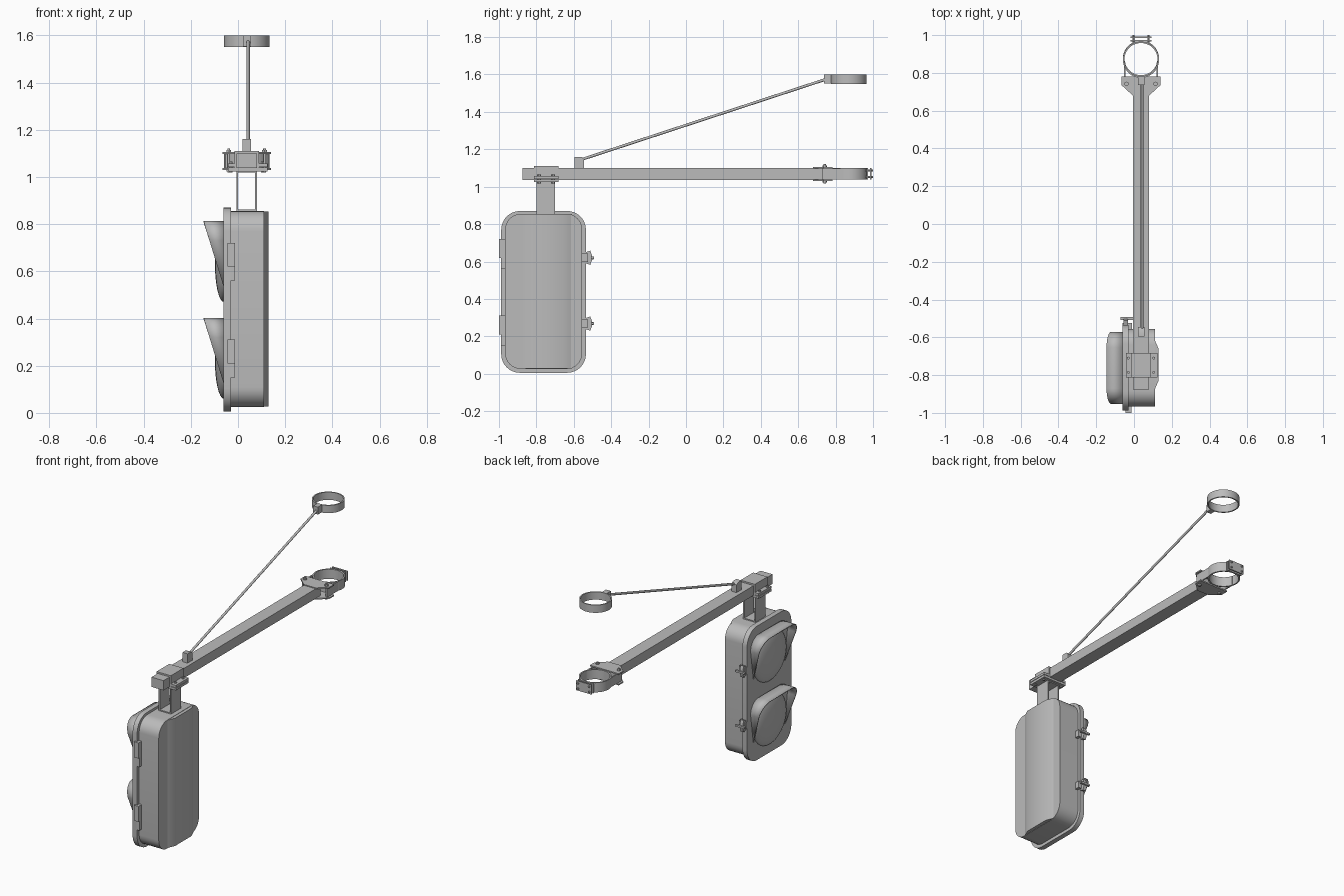
import bpy, bmesh, math
from mathutils import Vector

cube = bpy.data.objects.get("Cube")
if cube:
    bpy.data.objects.remove(cube, do_unlink=True)

grey = bpy.data.materials.new("light_grey")
grey.use_nodes = True
grey.diffuse_color = (0.5, 0.5, 0.5, 1)
grey.node_tree.nodes["Principled BSDF"].inputs["Base Color"].default_value = (0.5, 0.5, 0.5, 1)

ARM_X = 0.037      # centre line of the arm and rings
BODY_Y = -0.762    # centre line of the lamp housing


def finish(name, bm):
    bmesh.ops.recalc_face_normals(bm, faces=bm.faces)
    mesh = bpy.data.meshes.new(name)
    bm.to_mesh(mesh)
    bm.free()
    mesh.materials.append(grey)
    obj = bpy.data.objects.new(name, mesh)
    bpy.context.collection.objects.link(obj)
    bpy.ops.object.select_all(action='DESELECT')
    obj.select_set(True)
    bpy.context.view_layer.objects.active = obj
    bpy.ops.object.shade_smooth_by_angle(angle=math.radians(35))
    return obj


def box(name, x, y, z):
    bm = bmesh.new()
    bmesh.ops.create_cube(bm, size=1)
    for v in bm.verts:
        v.co = Vector([(a + b) / 2 + c * (b - a) for (a, b), c in zip((x, y, z), v.co)])
    return finish(name, bm)


def prism(name, points, offset):
    """Extrude a closed outline of 3D points along an offset."""
    bm = bmesh.new()
    face = bm.faces.new([bm.verts.new(p) for p in points])
    new = bmesh.ops.extrude_face_region(bm, geom=[face])["geom"]
    bmesh.ops.translate(bm, vec=offset, verts=[v for v in new if isinstance(v, bmesh.types.BMVert)])
    return finish(name, bm)


def rod(name, a, b, radius, sides=12):
    a, b = Vector(a), Vector(b)
    bm = bmesh.new()
    bmesh.ops.create_cone(bm, cap_ends=True, segments=sides, radius1=radius, radius2=radius,
                          depth=(b - a).length)
    turn = (b - a).to_track_quat('Z', 'Y')
    for v in bm.verts:
        v.co = turn @ v.co + (a + b) / 2
    return finish(name, bm)


def ring(name, centre_y, z0, z1, outer, inner, steps=48):
    bm = bmesh.new()
    loops = []
    for i in range(steps):
        a = math.tau * i / steps
        loops.append([bm.verts.new((ARM_X + r * math.cos(a), centre_y + r * math.sin(a), z))
                      for r, z in ((outer, z0), (outer, z1), (inner, z1), (inner, z0))])
    for i in range(steps):
        p, q = loops[i], loops[(i + 1) % steps]
        for k in range(4):
            bm.faces.new((p[k], q[k], q[(k + 1) % 4], p[(k + 1) % 4]))
    return finish(name, bm)


def rounded(y0, y1, z0, z1, r, steps=8):
    """Rounded rectangle outline in the side plane."""
    pts = []
    for k, (cy, cz) in enumerate(((y1 - r, z1 - r), (y0 + r, z1 - r), (y0 + r, z0 + r), (y1 - r, z0 + r))):
        for i in range(steps + 1):
            a = math.pi / 2 * (k + i / steps)
            pts.append((cy + r * math.cos(a), cz + r * math.sin(a)))
    return pts


def slab(name, x0, x1, outline):
    return prism(name, [(x0, y, z) for y, z in outline], (x1 - x0, 0, 0))


# Housing and door
slab("housing", -0.03, 0.11, rounded(-0.967, -0.555, 0.025, 0.855, 0.085))
slab("door", -0.062, -0.03, rounded(-0.988, -0.535, 0.005, 0.87, 0.1))

# Raised strip on the housing back
prism("housing_back_bulge", [(0.108, -0.88, 0.027), (0.13, -0.83, 0.027),
                             (0.13, -0.66, 0.027), (0.108, -0.61, 0.027)], (0, 0, 0.826))

# Lenses and tapering hoods, one pair per signal
for label, top in (("upper", 0.81), ("lower", 0.40)):
    bm = bmesh.new()
    bmesh.ops.create_uvsphere(bm, u_segments=32, v_segments=16, radius=1)
    for v in bm.verts:
        v.co = (-0.06 + 0.038 * v.co.x, BODY_Y + 0.17 * v.co.y, top - 0.175 + 0.165 * v.co.z)
    finish(label + "_lens", bm)

    outline = rounded(BODY_Y - 0.188, BODY_Y + 0.188, top - 0.6, top, 0.08)[:18]
    low = top - 0.27
    path = [(BODY_Y + 0.16, low)] + outline + [(BODY_Y - 0.16, low)]
    bm = bmesh.new()
    pairs = []
    for y, z in path:
        reach = 0.083 * (z - low) / (top - low)
        pairs.append([bm.verts.new((x, y, z)) for x in (-0.06, -0.0625 - reach)])
    for p, q in zip(pairs, pairs[1:]):
        bm.faces.new((p[0], p[1], q[1], q[0]))
    hood = finish(label + "_hood", bm)
    shell = hood.modifiers.new("thickness", 'SOLIDIFY')
    shell.thickness = 0.006
    shell.offset = 0

# Hinges on the front edge, wing latches on the rear edge
for label, z in (("upper", 0.64), ("lower", 0.23)):
    box(label + "_hinge_knuckle", (-0.045, -0.012), (-1.0, -0.96), (z - 0.02, z + 0.08))
    box(label + "_hinge_leaf", (-0.032, -0.012), (-0.99, -0.96), (z - 0.08, z - 0.02))
for label, z in (("upper", 0.62), ("lower", 0.268)):
    rod(label + "_latch_bolt", (-0.045, -0.56, z), (-0.045, -0.495, z), 0.008)
    box(label + "_latch_lug", (-0.06, -0.01), (-0.56, -0.525), (z - 0.022, z + 0.022))
    prism(label + "_latch_wing", [(-0.055, -0.535, z - 0.03), (-0.055, -0.512, z - 0.038),
                                  (-0.055, -0.502, z - 0.012), (-0.055, -0.502, z + 0.012),
                                  (-0.055, -0.512, z + 0.038), (-0.055, -0.535, z + 0.03)], (0.022, 0, 0))
    box(label + "_latch_bar", (-0.072, -0.006), (-0.507, -0.493), (z - 0.006, z + 0.006))

# Neck frame between housing and arm
for label, side in (("right", -1), ("left", 1)):
    x = ARM_X + side * 0.04
    box(label + "_neck_plate", (x - 0.004, x + 0.004), (-0.8, -0.7), (0.85, 1.03))
box("neck_base", (-0.007, 0.081), (-0.8, -0.7), (0.85, 0.862))
box("neck_top", (-0.007, 0.081), (-0.8, -0.7), (1.018, 1.03))

# Horizontal arm with its clamp sleeve
box("arm", (-0.006, 0.08), (-0.875, 0.73), (1.037, 1.1))
box("clamp_sleeve", (-0.014, 0.088), (-0.812, -0.683), (1.025, 1.11))
for label, z in (("lower", 1.024), ("upper", 1.042)):
    box(label + "_clamp_flange", (-0.042, 0.124), (-0.812, -0.683), (z, z + 0.015))
for side in (-1, 1):
    for y in (-0.785, -0.71):
        x = ARM_X + side * 0.067
        rod("clamp_bolt", (x, y, 1.018), (x, y, 1.065), 0.008, 6)

# Gusset plates and bolts at the pole end
for label, z in (("lower", 1.03), ("upper", 1.098)):
    prism(label + "_gusset", [(ARM_X + x, y, z) for x, y in
                              ((-0.043, 0.68), (0.043, 0.68), (0.103, 0.735),
                               (0.103, 0.782), (-0.103, 0.782), (-0.103, 0.735))], (0, 0, 0.008))
for label, side in (("right", -1), ("left", 1)):
    x = ARM_X + side * 0.076
    rod(label + "_gusset_bolt", (x, 0.742, 1.018), (x, 0.742, 1.12), 0.006)
    for z in (1.022, 1.106):
        rod(label + "_gusset_nut", (x, 0.742, z), (x, 0.742, z + 0.008), 0.012, 6)
    inner, outer = sorted((ARM_X + side * 0.09, ARM_X + side * 0.082))
    box(label + "_ring_strap", (inner, outer), (0.73, 0.855), (1.038, 1.098))

# Pole ring with split ears
ring("pole_ring", 0.875, 1.038, 1.1, 0.096, 0.087)
for label, y in (("inner", 0.966), ("outer", 0.985)):
    box(label + "_ring_ear", (ARM_X - 0.055, ARM_X + 0.055), (y, y + 0.007), (1.038, 1.1))
for side in (-1, 1):
    x = ARM_X + side * 0.04
    for z in (1.052, 1.086):
        rod("ear_bolt", (x, 0.956, z), (x, 1.0, z), 0.006, 8)

# Stay rod with its foot and upper ring
prism("stay_foot", [(0.02, -0.595, 1.095), (0.02, -0.595, 1.16), (0.02, -0.56, 1.16),
                    (0.02, -0.545, 1.15), (0.02, -0.545, 1.095)], (0.036, 0, 0))
rod("stay_rod", (0.043, -0.56, 1.145), (0.043, 0.75, 1.575), 0.0075)
box("stay_head", (0.022, 0.056), (0.737, 0.782), (1.552, 1.6))
ring("stay_ring", 0.87, 1.55, 1.6, 0.096, 0.088)
